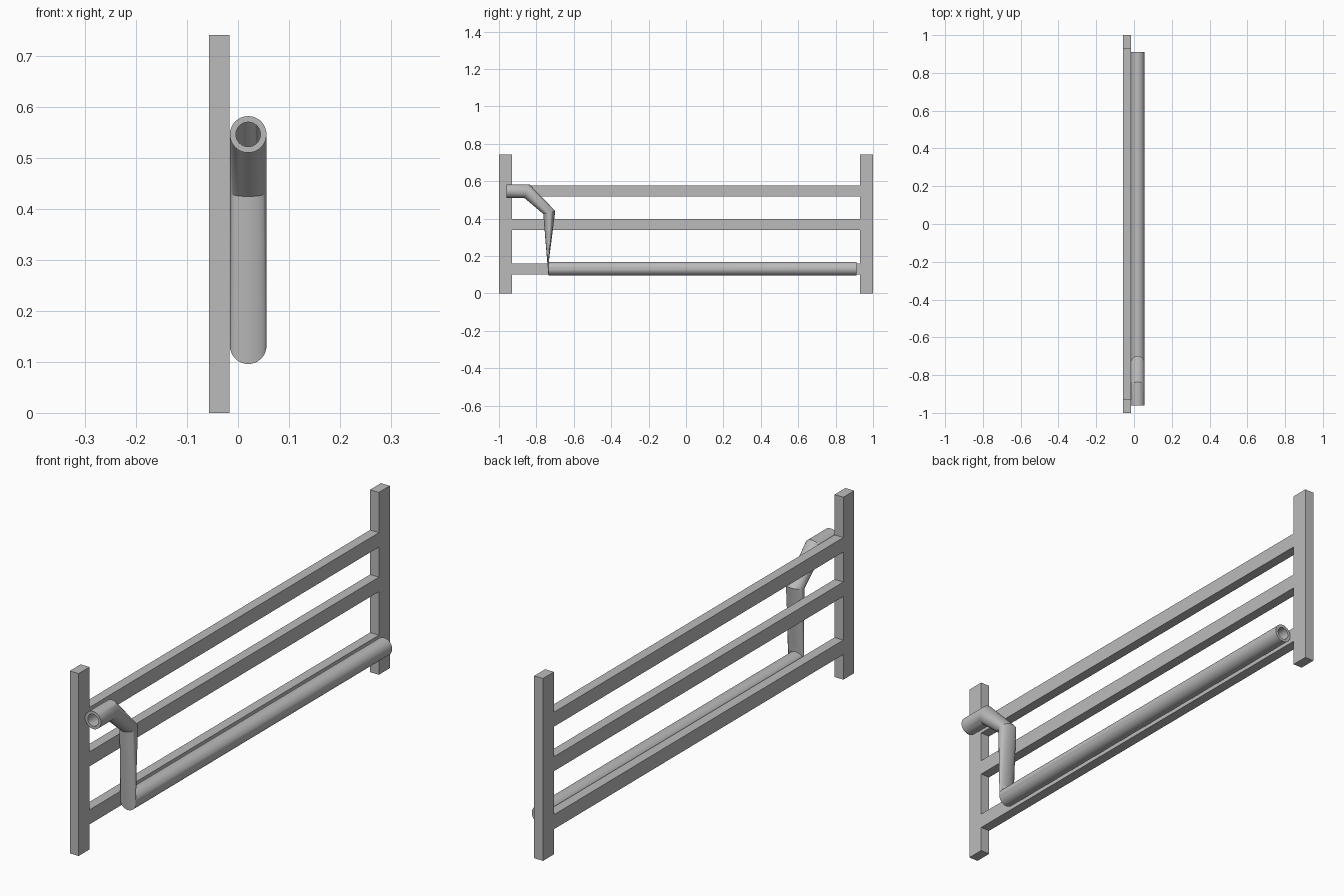
import bpy, bmesh, math
from mathutils import Vector

cube = bpy.data.objects.get("Cube")
if cube:
    bpy.data.objects.remove(cube, do_unlink=True)

grey = bpy.data.materials.new("plain_grey")
grey.use_nodes = True
COLOUR = (0.5, 0.5, 0.5, 1)
grey.diffuse_color = COLOUR
grey.node_tree.nodes["Principled BSDF"].inputs["Base Color"].default_value = COLOUR


def add_object(name, bm):
    mesh = bpy.data.meshes.new(name)
    bmesh.ops.recalc_face_normals(bm, faces=bm.faces)
    bm.to_mesh(mesh)
    bm.free()
    mesh.materials.append(grey)
    obj = bpy.data.objects.new(name, mesh)
    bpy.context.collection.objects.link(obj)
    return obj


def box(name, low, high):
    low, high = Vector(low), Vector(high)
    bm = bmesh.new()
    bmesh.ops.create_cube(bm, size=1)
    bmesh.ops.scale(bm, vec=high - low, verts=bm.verts)
    bmesh.ops.translate(bm, vec=(low + high) / 2, verts=bm.verts)
    return add_object(name, bm)


# Fence: two posts and three rails, all flush
BACK, FACE = -0.057, -0.017
POST_IN = 0.93
box("front_post", (BACK, -1, 0), (FACE, -POST_IN, 0.742))
box("rear_post", (BACK, POST_IN, 0), (FACE, 1, 0.742))
for name, z in (("lower_rail", 0.102), ("middle_rail", 0.338), ("upper_rail", 0.519)):
    box(name, (BACK, -POST_IN, z), (FACE, POST_IN, z + 0.059))

# Pipe: hollow, swept through cross-sections given as centre (y, z) and half height (y, z)
SIDES, RADIUS, BORE, PIPE_X = 32, 0.036, 0.67, 0.02
SECTIONS = [
    ((-0.96, 0.547), (0, RADIUS)),
    ((-0.851, 0.547), (0.014, RADIUS)),
    ((-0.731, 0.433), (0.032, 0.008)),
    ((-0.735, 0.132), (0.001, RADIUS)),
    ((0.911, 0.132), (0, RADIUS)),
]


def ring(bm, section, scale):
    (cy, cz), (uy, uz) = section
    verts = []
    for i in range(SIDES):
        a = math.tau * i / SIDES
        side, up = math.cos(a) * scale, math.sin(a) * scale
        verts.append(bm.verts.new((PIPE_X + RADIUS * side, cy + uy * up, cz + uz * up)))
    return verts


def bridge(bm, first, second):
    for i in range(SIDES):
        j = (i + 1) % SIDES
        bm.faces.new((first[i], first[j], second[j], second[i]))


bm = bmesh.new()
outer = [ring(bm, s, 1) for s in SECTIONS]
inner = [ring(bm, s, BORE) for s in SECTIONS]
loop = outer + inner[::-1]
for first, second in zip(loop, loop[1:] + loop[:1]):
    bridge(bm, first, second)
pipe = add_object("bent_pipe", bm)

bpy.ops.object.select_all(action="DESELECT")
pipe.select_set(True)
bpy.context.view_layer.objects.active = pipe
bpy.ops.object.shade_smooth_by_angle(angle=math.radians(30))
